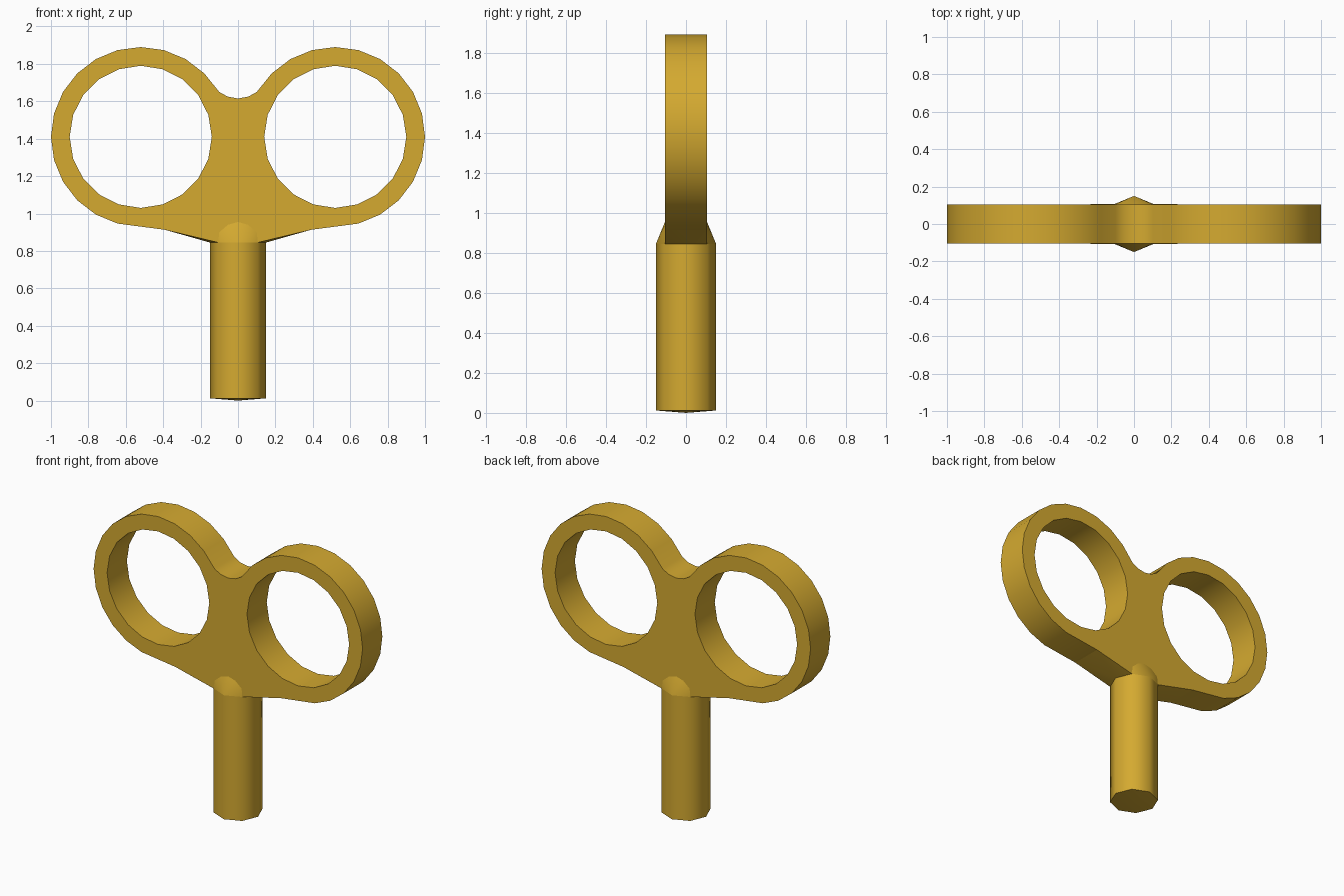
import bpy, bmesh, math

if "Cube" in bpy.data.objects:
    bpy.data.objects.remove(bpy.data.objects["Cube"])

gold = bpy.data.materials.new("gold")
gold.diffuse_color = (0.66, 0.40, 0.03, 1)
gold.use_nodes = True
gold.node_tree.nodes["Principled BSDF"].inputs["Base Color"].default_value = gold.diffuse_color

T = 0.105           # half thickness of the handle
CX, CZ = 0.52, 1.41  # ring centre
R_OUT, R_IN = 0.48, 0.38
TOP = 0.845         # top of the straight shaft


def finish(obj):
    obj.data.materials.append(gold)
    bpy.ops.object.select_all(action='DESELECT')
    obj.select_set(True)
    bpy.context.view_layer.objects.active = obj
    bpy.ops.object.shade_smooth_by_angle(angle=math.radians(32))


def ring(cx, r, n, start=0, count=None):
    return [(cx + r * math.cos(math.radians(start) + math.tau * i / n),
             CZ + r * math.sin(math.radians(start) + math.tau * i / n))
            for i in range(count or n)]


# handle: one mirrored outline with two finger holes
half = [(0.106, TOP), (0.39, 0.913)] + ring(CX, R_OUT, 24, -75, 15)
half += [(0.10, 1.65), (0.055, 1.625)]
outline = half + [(0, 1.615)] + [(-x, z) for x, z in reversed(half)]
curve = bpy.data.curves.new("handle_profile", 'CURVE')
curve.dimensions = '2D'
curve.fill_mode = 'BOTH'
curve.extrude = T
for loop in (outline, ring(CX, R_IN, 20), ring(-CX, R_IN, 20)):
    sp = curve.splines.new('POLY')
    sp.points.add(len(loop) - 1)
    for p, (x, z) in zip(sp.points, loop):
        p.co = (x, z, 0, 1)
    sp.use_cyclic_u = True
handle = bpy.data.objects.new("handle", curve)
handle.rotation_euler = (math.pi / 2, 0, 0)
bpy.context.collection.objects.link(handle)
bpy.context.view_layer.objects.active = handle
handle.select_set(True)
bpy.ops.object.convert(target='MESH')
handle = bpy.context.view_layer.objects.active
bpy.ops.object.transform_apply(location=False, rotation=True, scale=False)
bm = bmesh.new()
bm.from_mesh(handle.data)
bmesh.ops.remove_doubles(bm, verts=bm.verts, dist=1e-4)
bmesh.ops.recalc_face_normals(bm, faces=bm.faces)
bm.to_mesh(handle.data)
bm.free()
finish(handle)

# shaft: octagonal prism with a shallow pointed end
bm = bmesh.new()
dirs = [(math.cos(i * math.pi / 4), math.sin(i * math.pi / 4)) for i in range(8)]
low = [bm.verts.new((0.15 * c, 0.15 * s, 0.012)) for c, s in dirs]
high = [bm.verts.new((0.15 * c, 0.15 * s, TOP)) for c, s in dirs]
tip = bm.verts.new((0, 0, 0))
for i in range(8):
    j = (i + 1) % 8
    bm.faces.new((low[i], low[j], high[j], high[i]))
    bm.faces.new((tip, low[j], low[i]))
bm.faces.new(high)

# rounded shoulders running from the shaft onto the handle faces
arc = [(0.10, 0.90), (0.053, 0.94)]
arc = arc + [(0, 0.955)] + [(-x, z) for x, z in reversed(arc)]
for mid, a, b, s in ((2, 1, 3, 1), (6, 7, 5, -1)):
    pts = [high[a]] + [bm.verts.new((x, s * T, z)) for x, z in arc] + [high[b]]
    for p, q in zip(pts, pts[1:]):
        bm.faces.new((high[mid], q, p) if s > 0 else (high[mid], p, q))

# underside gussets between shaft and wings
for side, a, b, s in ((0, 1, 7, 1), (4, 3, 5, -1)):
    back = bm.verts.new((s * 0.39, T, 0.913))
    front = bm.verts.new((s * 0.39, -T, 0.913))
    for f in ((high[side], back, front), (high[side], high[a], back),
              (high[side], front, high[b])):
        bm.faces.new(f if s > 0 else f[::-1])
for f in bm.faces:      # gussets must face down, shoulders outwards
    f.normal_update()
    if len(f.verts) == 3 and f.calc_center_median().z > TOP:
        wide = any(abs(v.co.x) > 0.2 for v in f.verts)
        out = -f.normal.z if wide else f.normal.y * f.calc_center_median().y
        if out < 0:
            f.normal_flip()
me = bpy.data.meshes.new("shaft")
bm.to_mesh(me)
bm.free()
shaft = bpy.data.objects.new("shaft", me)
bpy.context.collection.objects.link(shaft)
finish(shaft)
# eight-sided shaft is shaded smooth round its sides
for e in me.edges:
    v0, v1 = (me.vertices[i].co for i in e.vertices)
    if abs(v0.z - v1.z) > 0.5:
        e.use_edge_sharp = False
if "sharp_edge" in me.attributes:
    mid = [e.index for e in me.edges
           if abs(me.vertices[e.vertices[0]].co.z - me.vertices[e.vertices[1]].co.z) > 0.5]
    for i in mid:
        me.attributes["sharp_edge"].data[i].value = False
